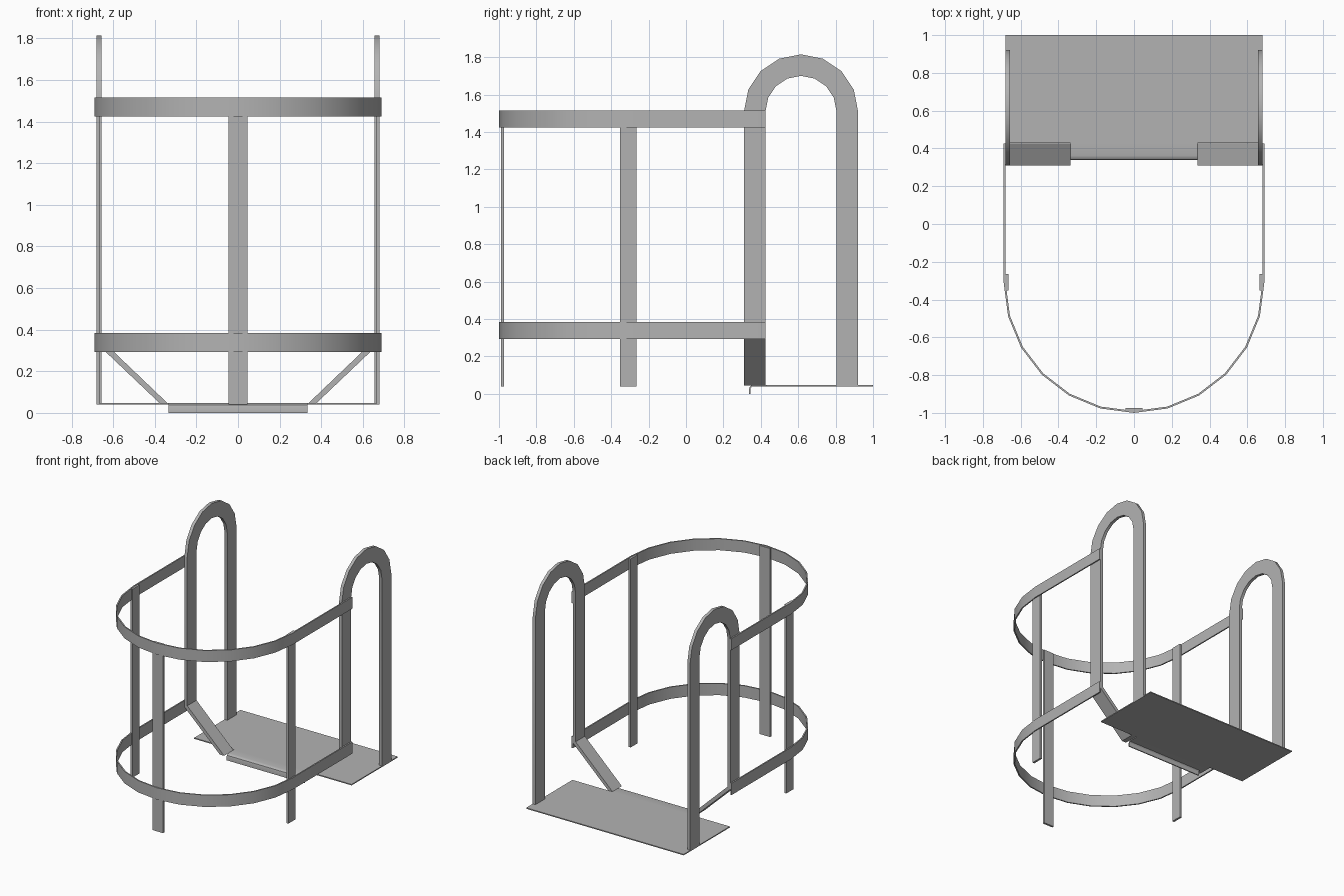
import bpy
import bmesh
from math import cos, sin, pi, radians

if "Cube" in bpy.data.objects:
    bpy.data.objects.remove(bpy.data.objects["Cube"])

GREY = (0.45, 0.45, 0.45, 1)
steel = bpy.data.materials.new("grey steel")
steel.use_nodes = True
steel.diffuse_color = GREY
steel.node_tree.nodes["Principled BSDF"].inputs["Base Color"].default_value = GREY


def prism(name, outline, axis, lo, hi):
    """Extrude a 2D outline between lo and hi along the named axis."""
    place = {"x": lambda p, d: (d, p[0], p[1]),
             "y": lambda p, d: (p[0], d, p[1]),
             "z": lambda p, d: (p[0], p[1], d)}[axis]
    bm = bmesh.new()
    base = bm.faces.new([bm.verts.new(place(p, lo)) for p in outline])
    grown = bmesh.ops.extrude_face_region(bm, geom=[base], use_keep_orig=True)
    shift = place((0, 0), hi - lo)
    verts = [g for g in grown["geom"] if isinstance(g, bmesh.types.BMVert)]
    bmesh.ops.translate(bm, verts=verts, vec=shift)
    bmesh.ops.recalc_face_normals(bm, faces=bm.faces)
    mesh = bpy.data.meshes.new(name)
    bm.to_mesh(mesh)
    bm.free()
    mesh.materials.append(steel)
    obj = bpy.data.objects.new(name, mesh)
    bpy.context.collection.objects.link(obj)
    bpy.ops.object.select_all(action="DESELECT")
    bpy.context.view_layer.objects.active = obj
    obj.select_set(True)
    bpy.ops.object.shade_smooth_by_angle(angle=radians(30))
    return obj


def box(name, x, y, z):
    outline = [(x[0], y[0]), (x[1], y[0]), (x[1], y[1]), (x[0], y[1])]
    return prism(name, outline, "z", *z)


def arc(cx, cy, r, steps, sign):
    """Half circle from +r to -r, bulging up (sign 1) or down (sign -1)."""
    return [(cx + r * cos(pi * i / steps), cy + sign * r * sin(pi * i / steps))
            for i in range(steps + 1)]


# Cage hoops: U-shaped flat bands
HOOP_END, HOOP_Y, R = 0.425, -0.31, 0.69
outer = [(R, HOOP_END)] + arc(0, HOOP_Y, R, 12, -1) + [(-R, HOOP_END)]
r = R - 0.01
inner = [(r, HOOP_END)] + arc(0, HOOP_Y, r, 12, -1) + [(-r, HOOP_END)]
for name, z in (("lower_hoop", (0.293, 0.385)), ("upper_hoop", (1.425, 1.515))):
    prism(name, outer + inner[::-1], "z", *z)

# Cage upright bars inside the hoops
BAR_Z = (0.04, 1.512)
box("front_bar", (-0.045, 0.045), (-0.99, -0.974), BAR_Z)

# Handrail stile: arch with a short front leg and a long back leg
ARCH_Y, ARCH_Z = 0.615, 1.51
stile = ([(0.92, 0.045)] + arc(ARCH_Y, ARCH_Z, 0.305, 8, 1) + [(0.31, 0.335), (0.425, 0.335)]
         + arc(ARCH_Y, ARCH_Z, 0.19, 8, 1)[::-1] + [(0.805, 0.045)])

for side, s in (("left", 1), ("right", -1)):
    box(side + "_bar", sorted((s * 0.664, s * 0.681)), (-0.352, -0.265), BAR_Z)
    prism(side + "_stile", stile, "x", s * 0.656, s * 0.68)
    # Sloping brace from the front leg down to the platform
    brace = [(0.68, 0.335), (0.375, 0.045), (0.337, 0.045), (0.656, 0.35), (0.68, 0.35)]
    prism(side + "_brace", [(s * x, z) for x, z in brace], "y", 0.31, 0.425)

# Landing platform, with a narrower tongue folded down at the front
box("platform", (-0.68, 0.68), (0.43, 1.0), (0.04, 0.048))
T = 0.048
tongue = [(0.43, T), (0.362, T), (0.350, T - 0.003), (0.341, T - 0.010), (0.338, T - 0.020),
          (0.338, 0), (0.346, 0), (0.346, T - 0.018), (0.352, T - 0.009), (0.362, 0.04), (0.43, 0.04)]
prism("platform_tongue", tongue, "x", -0.335, 0.335)
